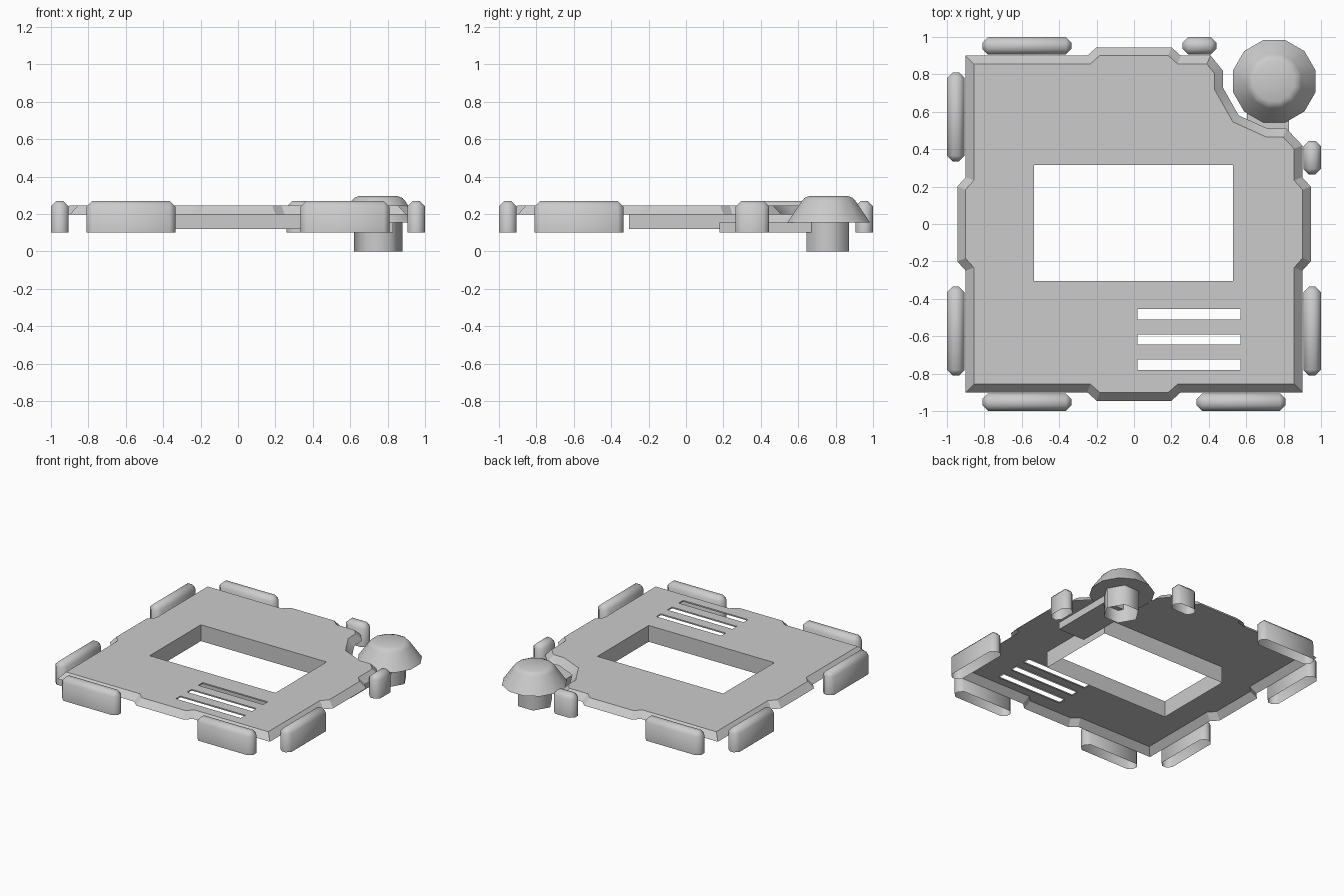
import bpy, bmesh, math
from mathutils import Vector

if "Cube" in bpy.data.objects:
    bpy.data.objects.remove(bpy.data.objects["Cube"])


def finish(name, bm, angle=30):
    mesh = bpy.data.meshes.new(name)
    bm.to_mesh(mesh)
    bm.free()
    ob = bpy.data.objects.new(name, mesh)
    bpy.context.collection.objects.link(ob)
    bpy.ops.object.select_all(action='DESELECT')
    ob.select_set(True)
    bpy.context.view_layer.objects.active = ob
    bpy.ops.object.shade_smooth_by_angle(angle=math.radians(angle))
    return ob


def loop(bm, pts, z):
    vs = [bm.verts.new((x, y, z)) for x, y in pts]
    edges = [bm.edges.new((vs[i - 1], vs[i])) for i in range(len(vs))]
    return vs, edges


def bridge(bm, a, b):
    for i in range(len(a)):
        bm.faces.new((a[i - 1], a[i], b[i], b[i - 1]))


def inset(pts, d):
    # mitred inward offset of a counter-clockwise outline
    out = []
    for i, p in enumerate(pts):
        p, q, r = Vector(p), Vector(pts[i - 1]), Vector(pts[(i + 1) % len(pts)])
        u, v = (p - q).normalized(), (r - p).normalized()
        n1, n2 = Vector((-u.y, u.x)), Vector((-v.y, v.x))
        out.append(tuple(p + (n1 + n2) * d / (1 + n1.dot(n2))))
    return out


def rect(x0, x1, y0, y1):
    return [(x0, y0), (x1, y0), (x1, y1), (x0, y1)]


def lathe(name, cx, cy, sides, profile, phase, cap_bottom, angle):
    bm = bmesh.new()
    rings = []
    for r, z in profile:
        rings.append([bm.verts.new((cx + r * math.cos(phase + math.tau * i / sides),
                                    cy + r * math.sin(phase + math.tau * i / sides), z))
                      for i in range(sides)])
    for a, b in zip(rings, rings[1:]):
        bridge(bm, a, b)
    bm.faces.new(rings[-1])
    if cap_bottom:
        bm.faces.new(rings[0][::-1])
    return finish(name, bm, angle)


# Cover plate: tabbed outline with a notched corner, sloping rim, open underside
S, T, A, B = 0.9, 0.945, 0.25, 0.2
outline = [(-S, -S), (-A, -S), (-B, -T), (B, -T), (A, -S), (S, -S),
           (S, -A), (T, -B), (T, B), (S, A),
           (S, 0.42), (0.815, 0.51), (0.715, 0.51), (0.56, 0.58),
           (0.475, 0.73), (0.475, 0.82), (0.41, S),
           (A, S), (B, T), (-B, T), (-A, S), (-S, S),
           (-S, A), (-T, B), (-T, -B), (-S, -A)]
TOP = 0.245
bm = bmesh.new()
outer, _ = loop(bm, outline, 0.197)
inner, fill = loop(bm, inset(outline, 0.044), TOP)
bridge(bm, outer, inner)

# Window and slots, each with walls hanging below the opening
holes = [(rect(-0.535, 0.53, -0.305, 0.315), 0.12)]
holes += [(rect(0.02, 0.57, y, y + 0.055), 0.235) for y in (-0.78, -0.645, -0.51)]
for pts, bottom in holes:
    hi, edges = loop(bm, pts, TOP)
    lo, _ = loop(bm, pts, bottom)
    bridge(bm, hi, lo)
    fill = fill + edges
top = bmesh.ops.triangle_fill(bm, edges=fill, use_beauty=True, normal=(0, 0, 1))
for f in top['geom']:
    if isinstance(f, bmesh.types.BMFace) and f.normal.z < 0:
        f.normal_flip()
finish("cover_plate", bm)


# Bumpers: chamfered pads with open undersides
def bumper(name, x0, x1, y0, y1):
    bm = bmesh.new()
    lo, _ = loop(bm, rect(x0, x1, y0, y1), 0.1)
    hi, _ = loop(bm, rect(x0, x1, y0, y1), 0.27)
    bridge(bm, lo, hi)
    bm.faces.new(hi)
    edges = [e for e in bm.edges if not all(v in lo for v in e.verts)]
    bmesh.ops.bevel(bm, geom=edges, offset=0.03, segments=1, affect='EDGES', profile=0.5)
    finish(name, bm, 50)


I, O = 0.905, 1.0
for side, s in (("left", -1), ("right", 1)):
    bumper("front_bumper_" + side, *sorted((s * 0.335, s * 0.81)), -O, -I)
    bumper("side_bumper_front_" + side, *sorted((s * I, s * O)), -0.81, -0.335)
bumper("side_bumper_back_left", -O, -I, 0.335, 0.81)
bumper("side_bumper_back_right", I, O, 0.265, 0.445)
bumper("back_bumper_left", -0.81, -0.335, I, O)
bumper("back_bumper_right", 0.26, 0.44, I, O)

# Corner knob: twelve-sided cap on a hexagonal post
lathe("knob_cap", 0.75, 0.763, 12,
      [(0.228, 0.155), (0.148, 0.27), (0.135, 0.285), (0.11, 0.295)],
      math.radians(15), True, 35)
lathe("knob_post", 0.75, 0.758, 6, [(0.13, 0.0), (0.13, 0.155)], 0, False, 65)

# Flat arm joining the post to the plate
bm = bmesh.new()
lo, _ = loop(bm, rect(0.605, 0.83, 0.18, 0.68), 0.1)
hi, _ = loop(bm, rect(0.605, 0.83, 0.18, 0.68), 0.155)
bridge(bm, lo, hi)
bm.faces.new(hi)
bm.faces.new(lo[::-1])
finish("knob_arm", bm)
